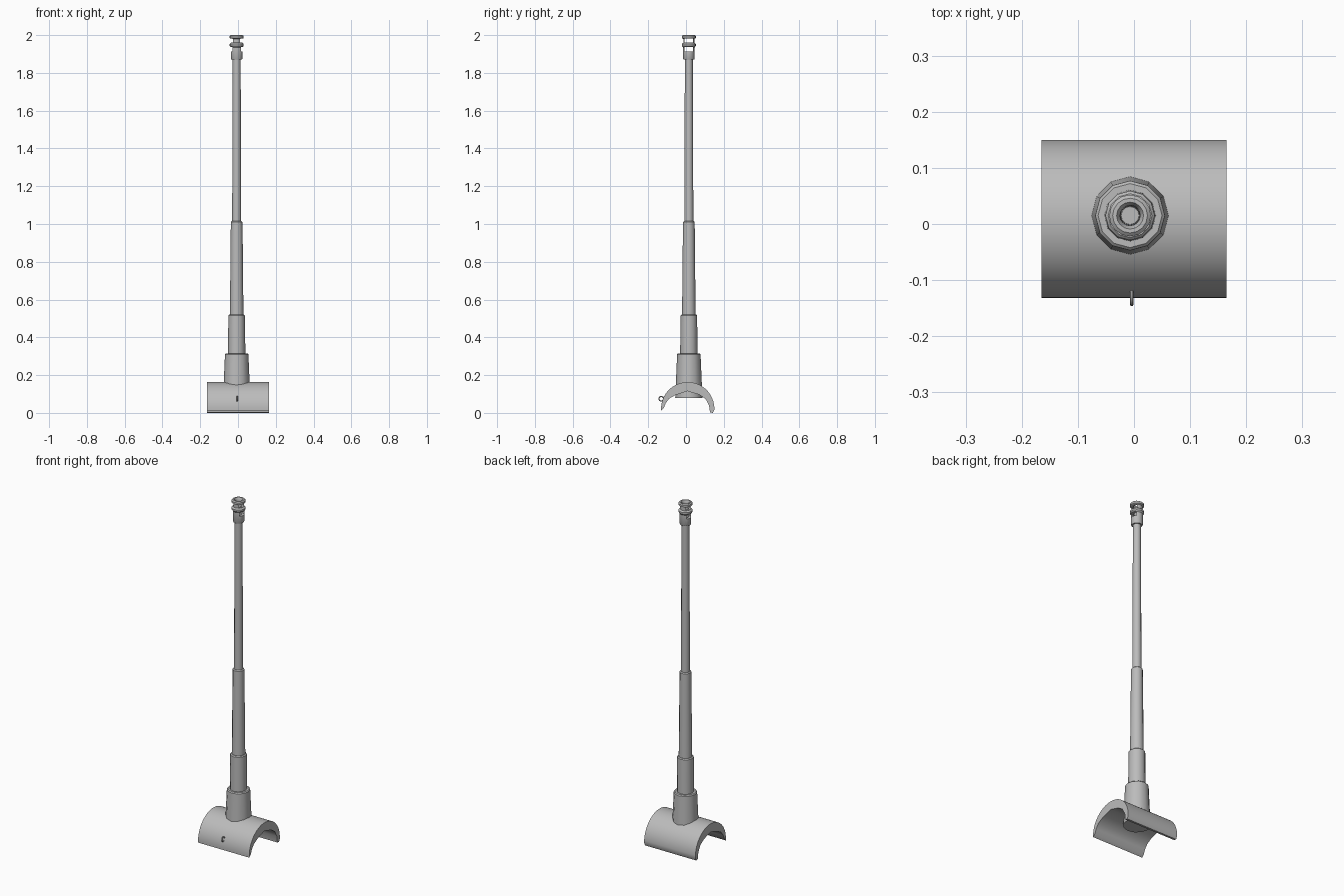
import bpy, bmesh, math
from mathutils import Matrix, Vector

cube = bpy.data.objects.get("Cube")
if cube:
    bpy.data.objects.remove(cube, do_unlink=True)

metal = bpy.data.materials.new("plain grey metal")
metal.use_nodes = True
GREY = (0.5, 0.5, 0.5, 1)
metal.diffuse_color = GREY
metal.node_tree.nodes["Principled BSDF"].inputs["Base Color"].default_value = GREY

AXIS = Vector((-0.007, 0.015, 0))


def finish(name, bm, smooth=True):
    bmesh.ops.remove_doubles(bm, verts=bm.verts, dist=1e-5)
    bmesh.ops.recalc_face_normals(bm, faces=bm.faces)
    mesh = bpy.data.meshes.new(name)
    bm.to_mesh(mesh)
    bm.free()
    mesh.materials.append(metal)
    obj = bpy.data.objects.new(name, mesh)
    bpy.context.collection.objects.link(obj)
    bpy.ops.object.select_all(action="DESELECT")
    obj.select_set(True)
    bpy.context.view_layer.objects.active = obj
    if smooth:
        bpy.ops.object.shade_smooth_by_angle(angle=math.radians(35))
    return obj


def lathe(name, profile, sides, closed=False):
    """Spin (radius, height) points about the barrel axis."""
    bm = bmesh.new()
    verts = [bm.verts.new(AXIS + Vector((r, 0, z))) for r, z in profile]
    edges = [bm.edges.new(p) for p in zip(verts, verts[1:])]
    if closed:
        edges.append(bm.edges.new((verts[-1], verts[0])))
    bmesh.ops.spin(bm, geom=verts + edges, cent=AXIS, axis=(0, 0, 1),
                   angle=math.tau, steps=sides, use_duplicate=False)
    return finish(name, bm)


# Stepped barrel: bottom height, top height, bottom radius, top radius
tiers = {
    "barrel_collar": (0.08, 0.315, 0.072, 0.062),
    "barrel_lower_sleeve": (0.30, 0.52, 0.046, 0.044),
    "barrel_middle_sleeve": (0.50, 1.015, 0.036, 0.031),
    "barrel_tube": (1.00, 1.88, 0.024, 0.021),
}
for name, (z0, z1, r0, r1) in tiers.items():
    b = 0.005
    lathe(name, [(0, z0), (r0, z0), (r1, z1 - b), (r1 - b, z1), (0, z1)], 12)

# Muzzle brake: hollow turned body with two baffle rings
muzzle = lathe("muzzle_brake", [
    (0.016, 1.87), (0.028, 1.87), (0.031, 1.875), (0.031, 1.935),
    (0.037, 1.943), (0.037, 1.953), (0.029, 1.96), (0.029, 1.98),
    (0.037, 1.984), (0.037, 1.995), (0.031, 2.0), (0.024, 2.0),
    (0.018, 1.99)], 16, closed=True)

# Side ports pass straight through the brake
for z0, z1 in ((1.913, 1.937), (1.962, 1.981)):
    bm = bmesh.new()
    bmesh.ops.create_cube(bm, size=1, matrix=Matrix.Translation(
        AXIS + Vector((0, 0, (z0 + z1) / 2))) @ Matrix.Diagonal((0.12, 0.044, z1 - z0, 1)))
    cutter = finish("port_cutter", bm, False)
    cutter.hide_render = True
    bpy.context.view_layer.objects.active = muzzle
    mod = muzzle.modifiers.new("ports", "BOOLEAN")
    mod.operation, mod.solver, mod.object = "DIFFERENCE", "EXACT", cutter
    bpy.ops.object.modifier_apply(modifier=mod.name)
    bpy.data.objects.remove(cutter, do_unlink=True)

# Mantlet: crescent section extruded sideways, rounded outside, faceted inside
bm = bmesh.new()
STEPS = 32
outer = []
for i in range(STEPS + 1):
    a = math.radians(184 - 192 * i / STEPS)
    outer.append((0.009 + 0.141 * math.cos(a), 0.022 + 0.141 * math.sin(a)))
outer[-1] = (0.142, 0.0)
inner = [(0.127, 0.002), (0.122, 0.04), (0.103, 0.075), (0.07, 0.097), (0.008, 0.115),
         (-0.055, 0.095), (-0.09, 0.075), (-0.108, 0.05), (-0.118, 0.025)]
face = bm.faces.new([bm.verts.new((-0.165, y, z)) for y, z in outer + inner])
move = bmesh.ops.extrude_face_region(bm, geom=[face], use_keep_orig=True)
bmesh.ops.translate(bm, vec=(0.33, 0, 0),
                    verts=[v for v in move["geom"] if isinstance(v, bmesh.types.BMVert)])
finish("curved_mantlet", bm)

# Small lifting ring on the mantlet's front
bpy.ops.mesh.primitive_torus_add(
    location=(-0.004, -0.131, 0.075), rotation=(0, math.pi / 2, 0),
    major_radius=0.0125, minor_radius=0.003, major_segments=16, minor_segments=8)
ring = bpy.context.object
ring.name = "lifting_ring"
ring.data.materials.append(metal)
bpy.ops.object.shade_smooth_by_angle(angle=math.radians(35))
